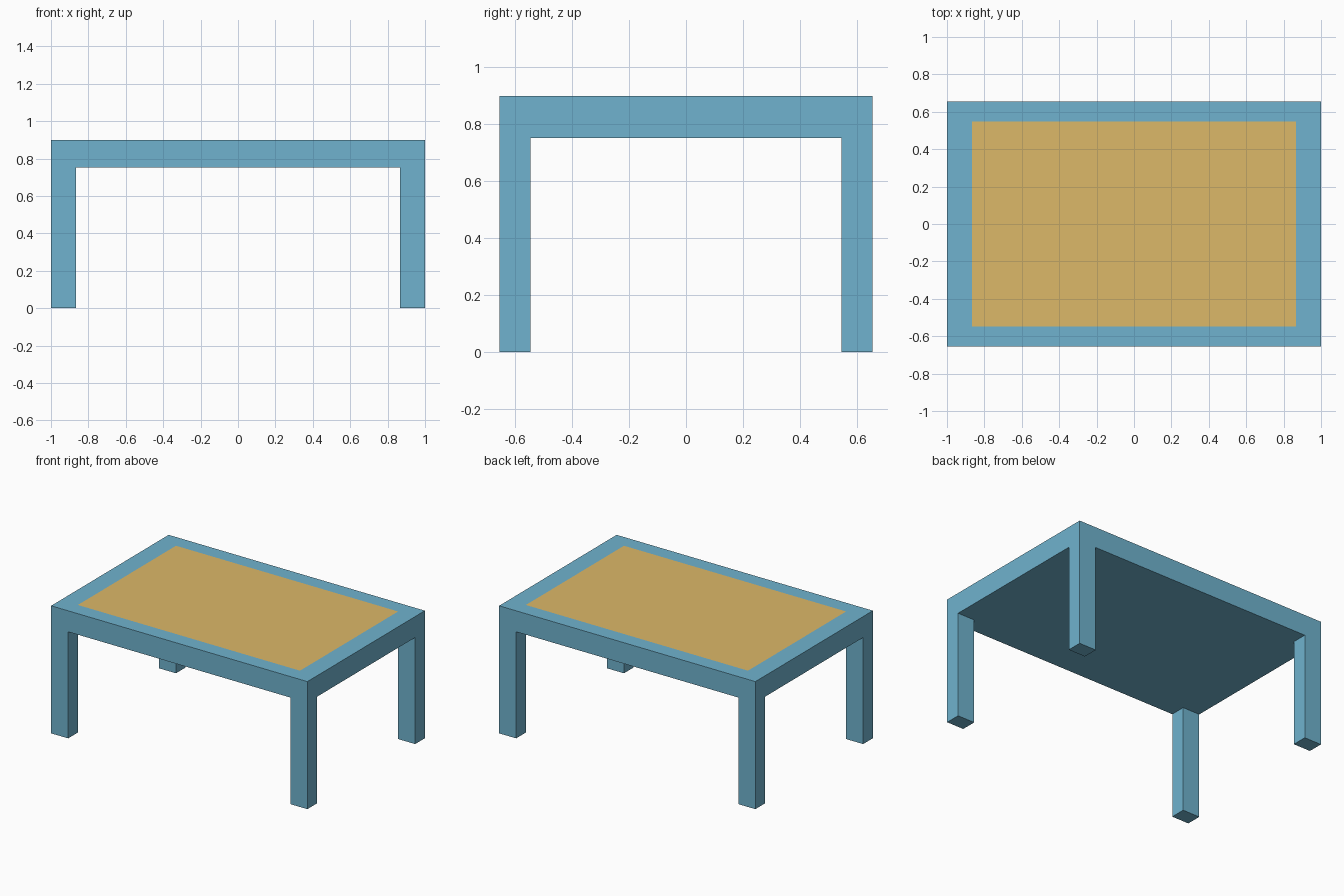
import bpy
import bmesh
from mathutils import Matrix, Vector

if "Cube" in bpy.data.objects:
    bpy.data.objects.remove(bpy.data.objects["Cube"])

HALF_X, HALF_Y = 1.0, 0.655      # outer half sizes
IN_X, IN_Y = 0.867, 0.547        # inner edge of legs and inset panel
TOP, UNDER = 0.90, 0.752         # top surface and underside of the slab


def material(name, color):
    mat = bpy.data.materials.new(name)
    mat.diffuse_color = (*color, 1.0)
    mat.use_nodes = True
    mat.node_tree.nodes["Principled BSDF"].inputs["Base Color"].default_value = mat.diffuse_color
    return mat


# Slab, cut along the inner edges of the legs
bm = bmesh.new()
bmesh.ops.create_cube(bm, size=1.0, matrix=(
    Matrix.Translation((0, 0, (TOP + UNDER) / 2))
    @ Matrix.Diagonal((2 * HALF_X, 2 * HALF_Y, TOP - UNDER, 1))))
for normal, inner in (((1, 0, 0), IN_X), ((0, 1, 0), IN_Y)):
    for side in (-1, 1):
        bmesh.ops.bisect_plane(
            bm, geom=bm.verts[:] + bm.edges[:] + bm.faces[:],
            plane_co=Vector(normal) * inner * side, plane_no=normal)
bm.normal_update()

# Inset top panel, flush with the frame
for face in bm.faces:
    c = face.calc_center_median()
    if face.normal.z > 0.5 and abs(c.x) < IN_X and abs(c.y) < IN_Y:
        face.material_index = 1

# Four legs, extruded from the corners of the underside
corners = []
for face in bm.faces:
    c = face.calc_center_median()
    if face.normal.z < -0.5 and abs(c.x) > IN_X and abs(c.y) > IN_Y:
        corners.append(face)
legs = bmesh.ops.extrude_discrete_faces(bm, faces=corners)["faces"]
for face in legs:
    for vert in face.verts:
        vert.co.z = 0.0
bmesh.ops.recalc_face_normals(bm, faces=bm.faces[:])

mesh = bpy.data.meshes.new("table")
bm.to_mesh(mesh)
bm.free()
mesh.materials.append(material("blue_frame", (0.16, 0.45, 0.62)))
mesh.materials.append(material("tan_panel", (0.72, 0.48, 0.14)))
table = bpy.data.objects.new("table", mesh)
bpy.context.collection.objects.link(table)
